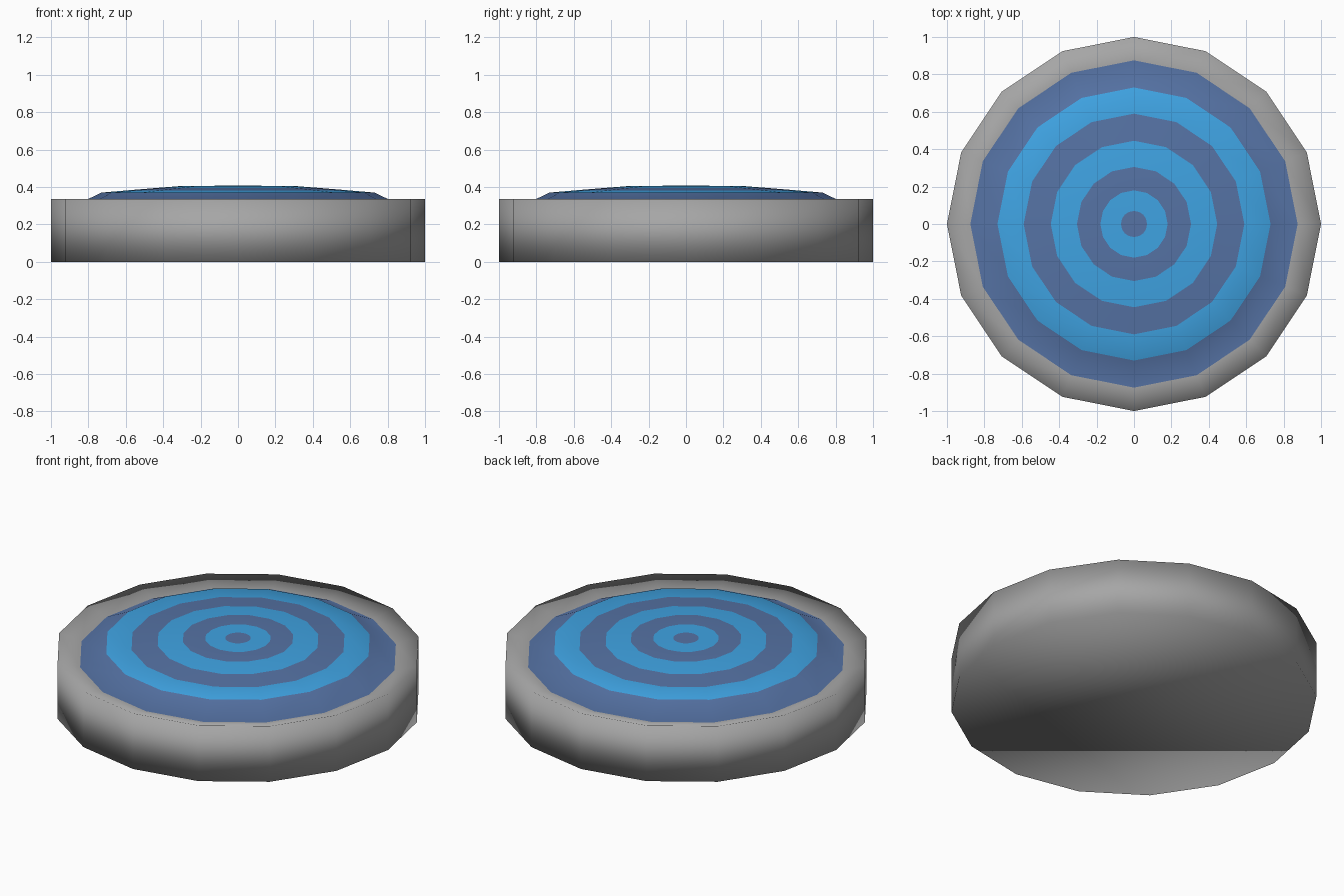
import bpy, bmesh
from math import cos, sin, pi

if "Cube" in bpy.data.objects:
    bpy.data.objects.remove(bpy.data.objects["Cube"])

SIDES = 16


def ring(bm, r, z):
    return [bm.verts.new((r * cos(2 * pi * i / SIDES), r * sin(2 * pi * i / SIDES), z))
            for i in range(SIDES)]


def bridge(bm, a, b, mat):
    for i in range(SIDES):
        j = (i + 1) % SIDES
        bm.faces.new((a[i], a[j], b[j], b[i])).material_index = mat


def material(name, rgb):
    m = bpy.data.materials.new(name)
    m.diffuse_color = (*rgb, 1)
    m.use_nodes = True
    m.node_tree.nodes["Principled BSDF"].inputs["Base Color"].default_value = m.diffuse_color
    return m


GREY, DARK, LIGHT = range(3)
mats = [material("grey", (0.38, 0.38, 0.38)),
        material("dark_blue", (0.092, 0.171, 0.376)),
        material("light_blue", (0.05, 0.37, 0.77))]

# Drum wall, inward-sloping rim, then shallow dome with alternating bands:
# (radius, height, colour of the band that starts here)
profile = [(1, 0, GREY), (1, 0.335, GREY), (0.875, 0.30, DARK), (0.73, 0.37, LIGHT),
           (0.59, 0.382, DARK), (0.445, 0.394, LIGHT), (0.305, 0.405, DARK),
           (0.18, 0.406, LIGHT), (0.07, 0.407, DARK)]
bm = bmesh.new()
rings = [ring(bm, r, z) for r, z, _ in profile]
bm.faces.new(rings[0][::-1]).material_index = GREY
for k in range(len(rings) - 1):
    bridge(bm, rings[k], rings[k + 1], profile[k][2])
bm.faces.new(rings[-1]).material_index = DARK

# One continuous smooth-shaded surface
for f in bm.faces:
    f.smooth = True
me = bpy.data.meshes.new("striped_round_pad")
bm.to_mesh(me)
bm.free()
for m in mats:
    me.materials.append(m)
bpy.context.collection.objects.link(bpy.data.objects.new("striped_round_pad", me))
